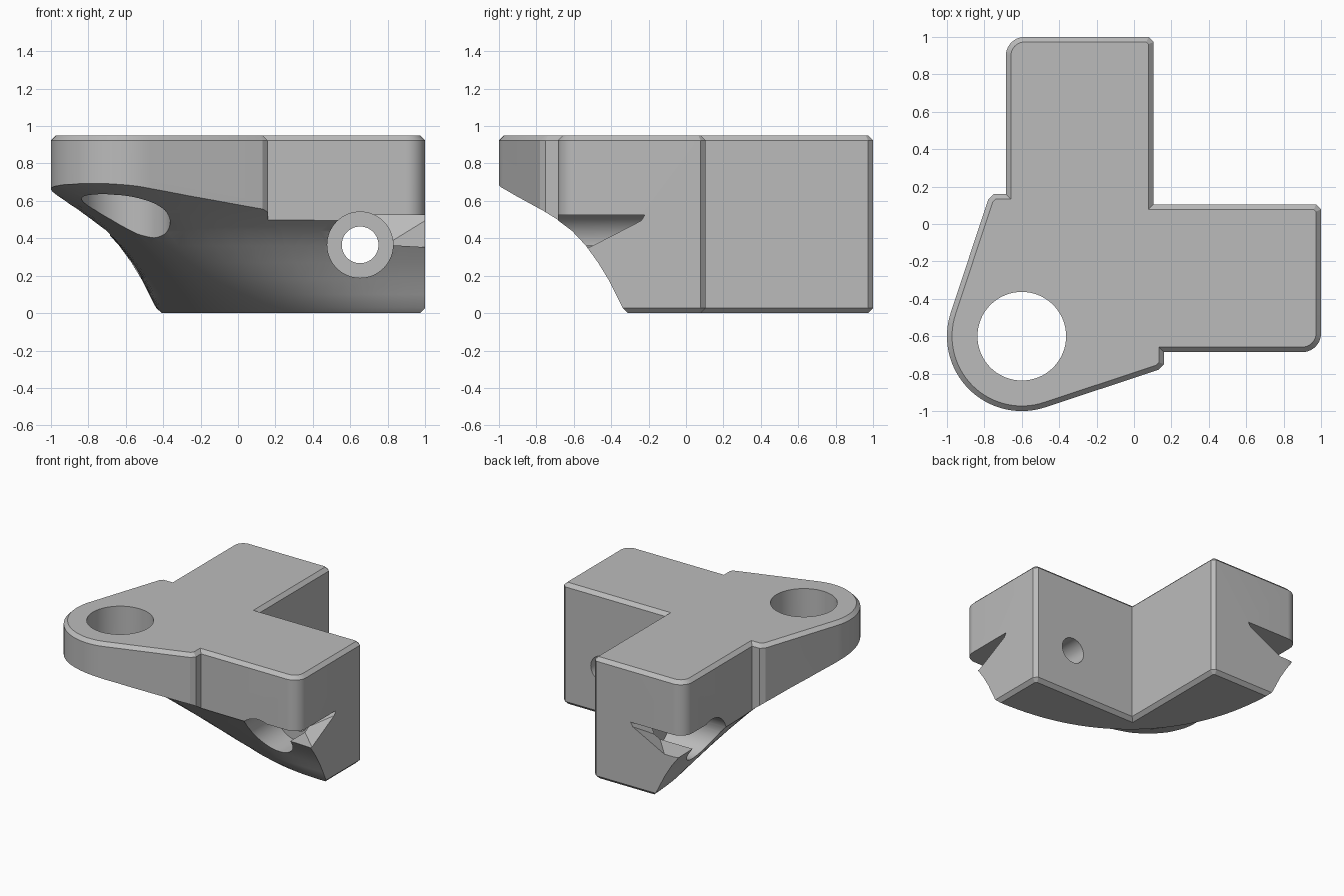
import bpy, bmesh, math
from mathutils import Vector, Matrix

old = bpy.data.objects.get("Cube")
if old:
    bpy.data.objects.remove(old, do_unlink=True)

grey = bpy.data.materials.new("plain grey")
grey.use_nodes = True
grey.diffuse_color = (0.5, 0.5, 0.5, 1)
grey.node_tree.nodes["Principled BSDF"].inputs["Base Color"].default_value = (0.5, 0.5, 0.5, 1)

SWAP = Matrix(((0, 1, 0, 0), (1, 0, 0, 0), (0, 0, 1, 0), (0, 0, 0, 1)))
HEIGHT, CHAMFER = 0.95, 0.027


def finish(bm, name, swap=False):
    if swap:
        bm.transform(SWAP)
    bmesh.ops.recalc_face_normals(bm, faces=bm.faces)
    mesh = bpy.data.meshes.new(name)
    bm.to_mesh(mesh)
    bm.free()
    mesh.materials.append(grey)
    obj = bpy.data.objects.new(name, mesh)
    bpy.context.collection.objects.link(obj)
    return obj


def arc(cx, cy, r, start, end, steps):
    angles = [math.radians(start + (end - start) * i / steps) for i in range(steps + 1)]
    return [(cx + r * math.cos(a), cy + r * math.sin(a)) for a in angles]


def loft(rings):
    bm = bmesh.new()
    loops = [[bm.verts.new(p) for p in ring] for ring in rings]
    for a, b in zip(loops, loops[1:]):
        for i in range(len(a)):
            j = (i + 1) % len(a)
            bm.faces.new((a[i], a[j], b[j], b[i]))
    bm.faces.new(loops[0][::-1])
    bm.faces.new(loops[-1])
    return bm


def cylinder(name, radius, start, end, swap=False):
    start, end = Vector(start), Vector(end)
    axis = end - start
    place = Matrix.Translation((start + end) / 2) @ axis.to_track_quat('Z', 'Y').to_matrix().to_4x4()
    bm = bmesh.new()
    bmesh.ops.create_cone(bm, cap_ends=True, segments=64, radius1=radius, radius2=radius,
                          depth=axis.length, matrix=place)
    return finish(bm, name, swap)


def boolean(target, tool, operation='DIFFERENCE'):
    mod = target.modifiers.new(tool.name, 'BOOLEAN')
    mod.operation, mod.solver, mod.object = operation, 'EXACT', tool
    bpy.context.view_layer.objects.active = target
    bpy.ops.object.modifier_apply(modifier=mod.name)
    bpy.data.objects.remove(tool, do_unlink=True)


# Plan outline: one half, mirrored over the diagonal
half = arc(-0.6, -0.6, 0.4, 225, 288.4, 16)
half += [(0.13, -0.78), (0.16, -0.75), (0.16, -0.685)]
half += arc(0.9, -0.585, 0.1, -90, 0, 10)
half += [(1, 0.078), (0.973, 0.105), (0.105, 0.105)]
outline = half + [(y, x) for x, y in half[-2:0:-1]]

# Chamfered block
bm = loft([[(x, y, z) for x, y in outline] for z in (0, HEIGHT)])
bmesh.ops.recalc_face_normals(bm, faces=bm.faces)
rims = [e for e in bm.edges if abs(e.verts[0].co.z - e.verts[1].co.z) < 1e-5]
bmesh.ops.bevel(bm, geom=rims, offset=CHAMFER, segments=1, affect='EDGES', clamp_overlap=False)
bracket = finish(bm, "corner_bracket")

# Flared underside: height, half width and squareness of each contour
underside = [(-0.05, 1.41, 2.3), (0, 1.41, 2.3), (0.03, 1.44, 2.4), (0.1, 1.475, 2.9),
             (0.18, 1.515, 3.6), (0.27, 1.57, 4.5), (0.36, 1.635, 5.5), (0.44, 1.71, 6),
             (0.5, 1.79, 6), (0.55, 1.87, 6), (0.6, 1.97, 6), (0.65, 2.08, 6),
             (0.69, 2.175, 6), (0.73, 2.28, 6), (0.8, 2.6, 6), (1.2, 2.6, 6)]


def contour(z, size, power):
    ring = []
    for i in range(128):
        a = 2 * math.pi * (i + 0.5) / 128
        c, s = math.cos(a), math.sin(a)
        r = size / (abs(c) ** power + abs(s) ** power) ** (1 / power)
        ring.append((1 + r * c, 1.1 + r * s, z))
    return ring


keep = finish(loft([contour(*level) for level in underside]), "underside_envelope")
boolean(bracket, keep, 'INTERSECT')

# Large upright hole in the rounded lobe
boolean(bracket, cylinder("lobe_hole", 0.237, (-0.6, -0.6, -0.5), (-0.6, -0.6, 1.5)))

# Screw hole, counterbore and side relief in each arm
relief = [(1.05, -0.22, 0.525), (0.7, -0.22, 0.525), (0.7, -0.9, 0.525), (1.05, -0.9, 0.525),
          (0.79, -0.32, 0.365), (0.79, -0.9, 0.365), (1.05, -0.56, 0.35), (1.05, -0.9, 0.35)]
for swap in (False, True):
    boolean(bracket, cylinder("counterbore", 0.176, (0.653, -1.2, 0.365), (0.653, -0.2, 0.365), swap))
    boolean(bracket, cylinder("screw_hole", 0.098, (0.653, -0.6, 0.365), (0.653, 0.4, 0.365), swap))
    bm = bmesh.new()
    for p in relief:
        bm.verts.new(p)
    bmesh.ops.convex_hull(bm, input=bm.verts)
    boolean(bracket, finish(bm, "side_relief", swap))

# Smooth curved walls, crisp edges
bpy.ops.object.select_all(action='DESELECT')
bracket.select_set(True)
bpy.context.view_layer.objects.active = bracket
bpy.ops.object.shade_smooth_by_angle(angle=math.radians(25))
